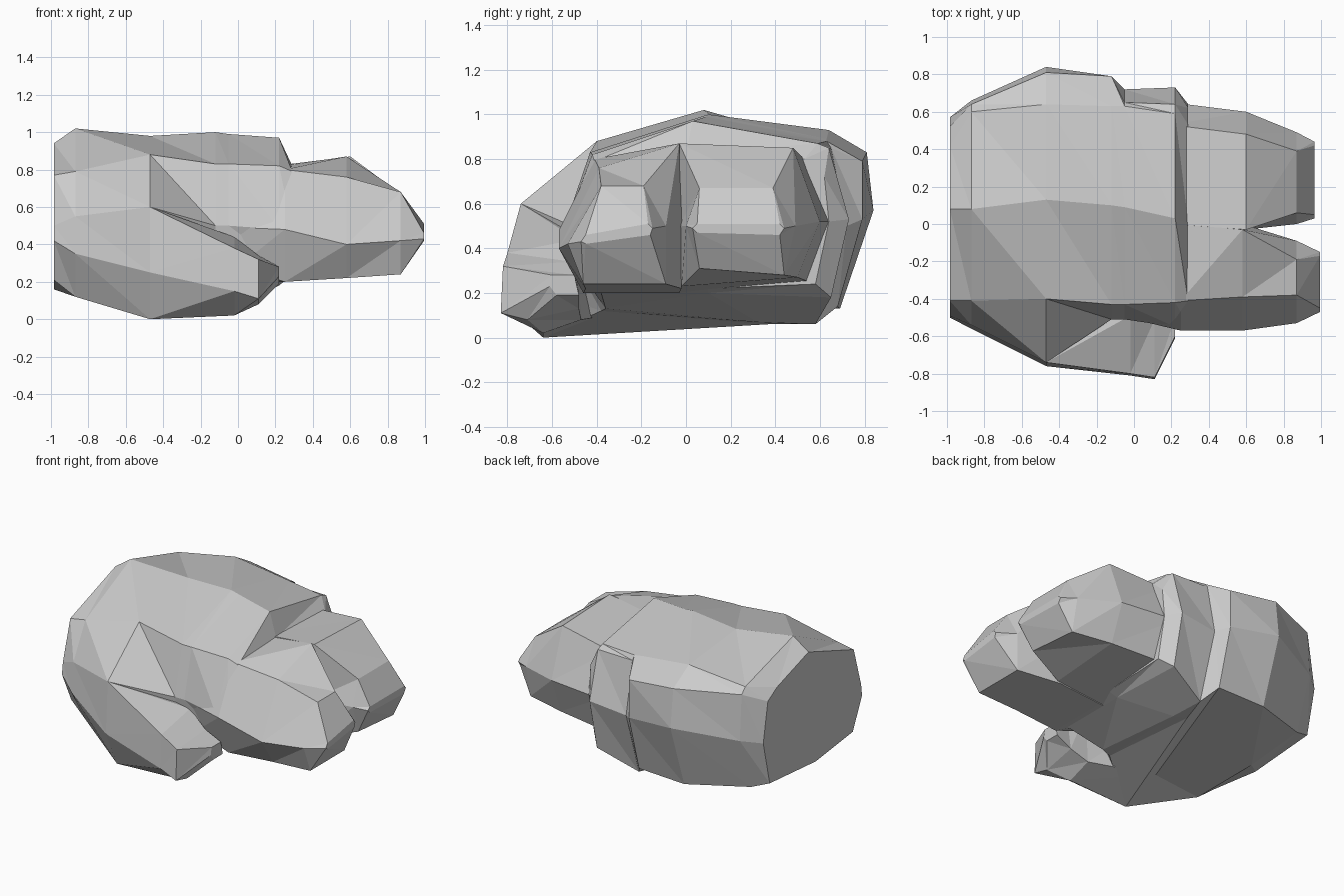
import bpy, bmesh


def loft(name, rings):
    """Skin equal-sized (y, z) outlines placed along x with flat triangles."""
    bm = bmesh.new()
    loops = [[bm.verts.new((x, y, z)) for y, z in pts] for x, pts in rings]
    for a, b in zip(loops, loops[1:]):
        for i in range(len(a)):
            j = (i + 1) % len(a)
            bm.faces.new((a[i], a[j], b[i]))
            bm.faces.new((a[j], b[j], b[i]))
    bm.faces.new(loops[0])
    bm.faces.new(loops[-1])
    bmesh.ops.recalc_face_normals(bm, faces=bm.faces)
    mesh = bpy.data.meshes.new(name)
    bm.to_mesh(mesh)
    bm.free()
    obj = bpy.data.objects.new(name, mesh)
    bpy.context.collection.objects.link(obj)
    return obj


# Palm: flat wrist end at -x, notch on the back edge, knuckle step at +x
loft("palm", [
    (-0.985, [(-.41, .77), (.08, .94), (.42, .83), (.52, .77), (.57, .5),
              (.5, .2), (.0, .16), (-.4, .21), (-.5, .42), (-.49, .5)]),
    (-0.87, [(-.41, .79), (.08, 1.02), (.6, .87), (.64, .83), (.66, .52),
             (.54, .16), (.1, .12), (-.42, .12), (-.56, .35), (-.54, .55)]),
    (-0.47, [(-.40, .88), (.13, .98), (.64, .93), (.81, .83), (.84, .57),
             (.69, .13), (-.35, .1), (-.64, 0), (-.76, .25), (-.74, .6)]),
    (-0.12, [(-.43, .83), (.1, 1.0), (.63, .89), (.79, .79), (.79, .53),
             (.68, .14), (.37, .06), (-.38, .12), (-.48, .3), (-.51, .5)]),
    (-0.05, [(-.43, .83), (.09, .99), (.63, .88), (.65, .85), (.72, .5),
             (.58, .06), (.32, .07), (-.36, .13), (-.48, .3), (-.51, .5)]),
    (0.22, [(-.42, .82), (.03, .97), (.59, .87), (.64, .85), (.73, .53),
            (.65, .18), (.1, .2), (-.38, .2), (-.48, .3), (-.55, .48)]),
    (0.29, [(-.41, .79), (0, .82), (.53, .8), (.62, .72), (.64, .52),
            (.58, .24), (.1, .22), (-.38, .22), (-.48, .32), (-.54, .48)]),
])

# Front finger, wedge tip
loft("front_finger", [
    (0.0, [(-.03, .8), (-.42, .82), (-.51, .49), (-.45, .28), (-.05, .2), (0, .5)]),
    (0.25, [(0, .82), (-.41, .8), (-.57, .48), (-.46, .2), (-.03, .2), (0, .5)]),
    (0.58, [(-.03, .87), (-.39, .76), (-.57, .4), (-.45, .22), (-.02, .22), (0, .5)]),
    (0.87, [(-.19, .68), (-.38, .68), (-.53, .42), (-.46, .24), (-.09, .24), (-.09, .5)]),
    (0.995, [(-.17, .51), (-.45, .46), (-.47, .43), (-.45, .42), (-.16, .46), (-.15, .49)]),
])

# Back finger block, wedge tip
loft("back_finger", [
    (0.2, [(.53, .8), (0, .82), (-.02, .5), (-.03, .2), (.55, .25), (.65, .52)]),
    (0.6, [(.48, .85), (-.03, .87), (-.03, .5), (-.02, .23), (.5, .27), (.6, .52)]),
    (0.87, [(.39, .67), (.06, .67), (.0, .5), (.06, .31), (.44, .28), (.49, .5)]),
    (0.965, [(.42, .51), (.05, .51), (.03, .49), (.05, .47), (.42, .46), (.44, .49)]),
])

# Thumb along the front, angled tip
loft("thumb", [
    (-0.47, [(-.74, .6), (-.76, .25), (-.64, 0), (-.35, .1), (-.4, .5)]),
    (-0.02, [(-.8, .38), (-.81, .15), (-.64, .02), (-.47, .08), (-.49, .44)]),
    (0.11, [(-.82, .32), (-.83, .11), (-.71, .08), (-.48, .13), (-.51, .34)]),
    (0.22, [(-.6, .28), (-.61, .23), (-.58, .19), (-.48, .19), (-.5, .28)]),
])
